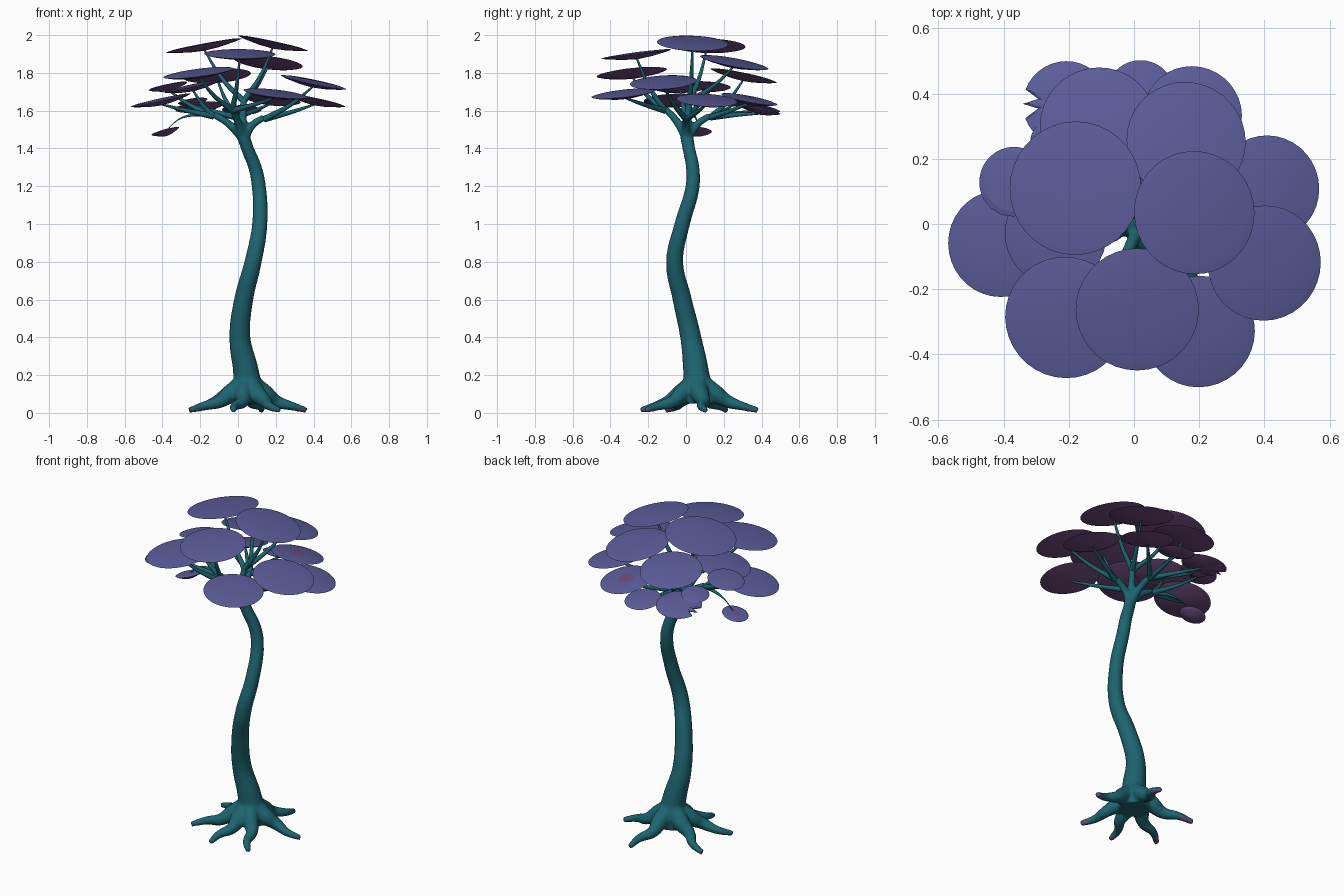
import bpy, bmesh, math
from mathutils import Vector, Matrix

if "Cube" in bpy.data.objects:
    bpy.data.objects.remove(bpy.data.objects["Cube"])


def material(name, srgb):
    m = bpy.data.materials.new(name)
    m.diffuse_color = [(c / 255) ** 2.2 for c in srgb] + [1]
    m.use_nodes = True
    m.node_tree.nodes["Principled BSDF"].inputs["Base Color"].default_value = m.diffuse_color
    return m


BARK = material("teal bark", (34, 100, 111))
TOP = material("violet leaf top", (91, 92, 151))
UNDER = material("plum leaf underside", (110, 77, 126))


def shade(ob, angle=40):
    bpy.ops.object.select_all(action='DESELECT')
    ob.select_set(True)
    bpy.context.view_layer.objects.active = ob
    bpy.ops.object.shade_smooth_by_angle(angle=math.radians(angle))


def tube(name, points, sides=2, steps=6):
    """Tapered tube through (x, y, z, radius) points, as a mesh."""
    cu = bpy.data.curves.new(name, 'CURVE')
    cu.dimensions = '3D'
    cu.bevel_depth = 1
    cu.bevel_resolution = sides
    cu.resolution_u = steps
    cu.use_fill_caps = True
    sp = cu.splines.new('BEZIER')
    sp.bezier_points.add(len(points) - 1)
    for bp, (x, y, z, r) in zip(sp.bezier_points, points):
        bp.co = (x, y, z)
        bp.radius = r
        bp.handle_left_type = bp.handle_right_type = 'AUTO'
    ob = bpy.data.objects.new(name, cu)
    bpy.context.collection.objects.link(ob)
    bpy.ops.object.select_all(action='DESELECT')
    ob.select_set(True)
    bpy.context.view_layer.objects.active = ob
    bpy.ops.object.convert(target='MESH')
    ob = bpy.context.view_layer.objects.active
    ob.data.materials.clear()
    ob.data.materials.append(BARK)
    return ob


# Winding trunk
trunk = tube("trunk", [
    (.05, .06, .05, .09), (.05, .06, .11, .088), (.045, .055, .2, .070),
    (.01, .025, .4, .056), (.03, -.02, .6, .051), (.08, -.06, .8, .046),
    (.115, -.02, 1.0, .041), (.11, .035, 1.2, .038), (.09, .035, 1.3, .036),
    (.05, .015, 1.4, .034), (.02, 0, 1.5, .036), (.015, 0, 1.54, .03)], 4)

# Spreading roots, arched off the ground near the trunk
parts = [trunk]
for deg, length in [(8, .315), (77, .33), (154, .345),
                    (208, .345), (256, .31), (302, .32)]:
    pts = []
    for k, bend, z, r in [(0, 0, .17, .055), (.3, .0, .1, .05), (.5, .08, .06, .035),
                          (.75, -.05, .036, .024), (1, 0, .014, .016)]:
        a = math.radians(deg) + bend
        pts.append((.05 + length * k * math.cos(a),
                    .06 + length * k * math.sin(a), z, r))
    parts.append(tube("root", pts, 3))

# Leaf pads: x, y, z, radius, limb hub
PADS = [
    (-.18, .11, 1.945, .205, 'up'), (.185, .035, 1.957, .189, 'up'),
    (.01, -.262, 1.90, .189, 'front'), (.16, .255, 1.855, .184, 'up'),
    (-.21, -.287, 1.80, .187, 'front'), (.40, -.12, 1.75, .177, 'right'),
    (.41, .11, 1.655, .162, 'right'), (.20, -.33, 1.69, .172, 'front'),
    (-.41, -.06, 1.655, .164, 'left'), (-.37, .13, 1.73, .107, 'left'),
    (-.11, .305, 1.785, .179, 'back'), (-.21, .37, 1.62, .132, 'back'),
    (.02, .40, 1.605, .105, 'back'), (.18, .335, 1.66, .152, 'back'),
    (-.24, -.03, 1.73, .160, 'left'), (-.24, .25, 1.65, .08, 'back'),
]
HUBS = {'up': (.03, .02, 1.66), 'front': (-.03, -.11, 1.61),
        'left': (-.13, .0, 1.58), 'right': (.14, .0, 1.565),
        'back': (-.01, .13, 1.575)}

# Main limbs fork out of the trunk
for name, (x, y, z) in HUBS.items():
    parts.append(tube(name + "_limb", [
        (.03, .005, 1.45, .026),
        (.02 + (x - .02) * .5, y * .5, 1.48 + (z - 1.48) * .55, .021),
        (x, y, z, .018)], 3))

# Blend trunk, roots and limbs into one skin
bpy.ops.object.select_all(action='DESELECT')
for p in parts:
    p.select_set(True)
bpy.context.view_layer.objects.active = trunk
bpy.ops.object.join()
rm = trunk.modifiers.new("blend", 'REMESH')
rm.mode = 'VOXEL'
rm.voxel_size = .0085
sm = trunk.modifiers.new("soften", 'SMOOTH')
sm.factor = .5
sm.iterations = 5
for m in ("blend", "soften"):
    bpy.ops.object.modifier_apply(modifier=m)
for v in trunk.data.vertices:
    v.co.z = max(v.co.z, 0)
shade(trunk, 60)

# Plum undersides on the root tips
trunk.data.materials.append(UNDER)
for f in trunk.data.polygons:
    reach = math.hypot(f.center.x - .05, f.center.y - .06)
    f.material_index = int(reach > .27 and f.normal.z < -.2)


def pad(name, x, y, z, radius, slope=.22, segs=36, notch=(), heart=False, lean=1):
    """Round pad with a shallow cone beneath, tilted outward from the tree axis."""
    bm = bmesh.new()
    profile = [(.3, .009), (.85, .005), (1, 0), (.85, -.008), (.4, -.022)]
    rings = []
    for f, h in profile:
        ring = []
        for i in range(segs):
            a = 2 * math.pi * i / segs
            d = radius * f * (.65 if i in notch else 1)
            ring.append(bm.verts.new((d * math.cos(a), d * math.sin(a), h)))
        rings.append(ring)
    top, bottom = bm.verts.new((0, 0, .010)), bm.verts.new((0, 0, -.028))
    for i in range(segs):
        j = (i + 1) % segs
        f = bm.faces.new((top, rings[0][i], rings[0][j]))
        f.material_index = int(heart)
        f = bm.faces.new((bottom, rings[-1][j], rings[-1][i]))
        f.material_index = 1
        for k in range(len(rings) - 1):
            f = bm.faces.new((rings[k][i], rings[k + 1][i], rings[k + 1][j], rings[k][j]))
            f.material_index = int(k >= 2)
    out = Vector((x, y, 0)).normalized() * slope
    out.y *= lean
    rot = Vector((0, 0, 1)).rotation_difference(out + Vector((0, 0, 1)))
    bm.transform(Matrix.Translation((x, y, z)) @ rot.to_matrix().to_4x4())
    me = bpy.data.meshes.new(name)
    bm.to_mesh(me)
    bm.free()
    me.materials.append(TOP)
    me.materials.append(UNDER)
    ob = bpy.data.objects.new(name, me)
    bpy.context.collection.objects.link(ob)
    shade(ob, 12)


# Leaf pads, each carried by a bending twig; front pads and the top one lie flatter
for n, (x, y, z, r, hub) in enumerate(PADS):
    pad("leaf_pad", x, y, z, r, notch=(17, 19) if n == 11 else (), heart=n == 13,
        lean=.3 if n == 0 else .6 if hub == 'front' else 1)
    hx, hy, hz = HUBS[hub]
    end = z - .02
    twig = tube("twig", [
        (hx, hy, hz - .01, .017),
        (hx + (x - hx) * .55, hy + (y - hy) * .55, hz + (end - hz) * .42, .011),
        (x, y, end, .005)], 2)
    shade(twig, 60)

# Small drooping pad on a thin stalk
pad("drooping_pad", -.385, .06, 1.492, .077, .28, 24, heart=True)
stalk = tube("drooping_stalk", [
    (-.13, 0, 1.575, .014), (-.25, .04, 1.575, .008),
    (-.32, .055, 1.55, .003), (-.385, .06, 1.487, .002)], 1)
shade(stalk, 60)
